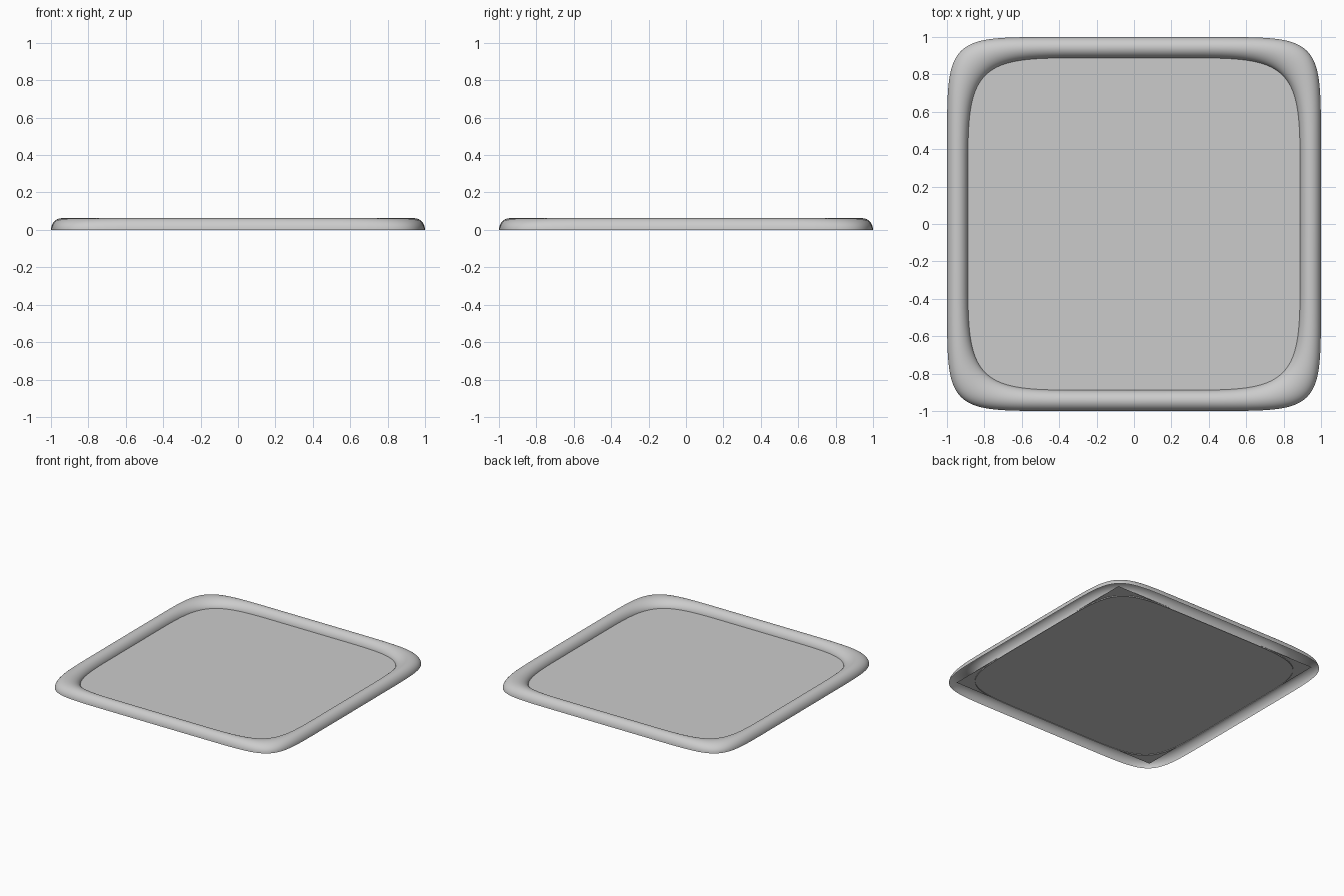
import bpy
import bmesh
from math import sin, cos, pi, copysign

if "Cube" in bpy.data.objects:
    bpy.data.objects.remove(bpy.data.objects["Cube"])

SEGMENTS = 128      # points around the tray
ARCH = 16           # steps across the rim
HEIGHT = 0.0625


def rounded_square(a, half, n):
    """Point on a soft-cornered square (superellipse)."""
    c, s = cos(a), sin(a)
    return (copysign(half * abs(c) ** (2 / n), c),
            copysign(half * abs(s) ** (2 / n), s))


def add_object(name, bm):
    mesh = bpy.data.meshes.new(name)
    bm.to_mesh(mesh)
    bm.free()
    obj = bpy.data.objects.new(name, mesh)
    bpy.context.collection.objects.link(obj)
    return obj


# Raised rim: arched shell, open underneath, corners softer on the inside
bm = bmesh.new()
rings = []
for j in range(ARCH + 1):
    t = pi * j / ARCH
    f = (1 - cos(t)) / 2                 # 0 outside, 1 inside
    half = 1 - 0.112 * f
    n = 8.9 - 2.7 * f
    z = HEIGHT * sin(t) if 0 < j < ARCH else 0
    rings.append([bm.verts.new((*rounded_square(2 * pi * i / SEGMENTS, half, n), z))
                  for i in range(SEGMENTS)])
for r0, r1 in zip(rings, rings[1:]):
    for i in range(SEGMENTS):
        k = (i + 1) % SEGMENTS
        bm.faces.new((r0[i], r0[k], r1[k], r1[i]))
for face in bm.faces:
    face.smooth = True
add_object("tray_rim", bm)

# Flat square panel whose corners tuck under the rim
bm = bmesh.new()
bmesh.ops.create_grid(bm, x_segments=1, y_segments=1, size=0.888)
panel = add_object("tray_panel", bm)
panel.location.z = 0.008
